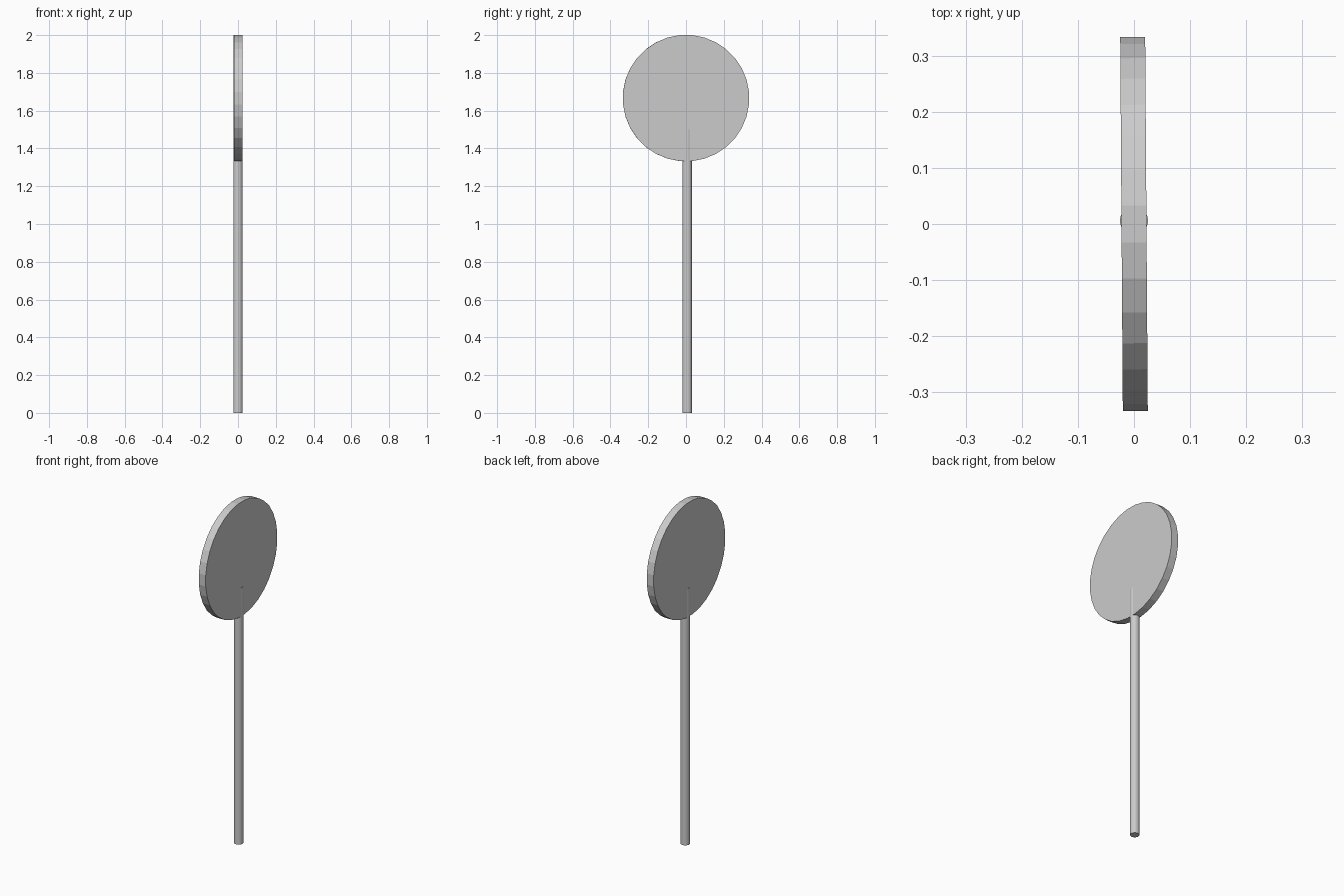
import bpy
from math import pi, radians

if "Cube" in bpy.data.objects:
    bpy.data.objects.remove(bpy.data.objects["Cube"])


def cylinder(name, radius, depth, location, rotation=(0, 0, 0), sides=32):
    bpy.ops.mesh.primitive_cylinder_add(
        vertices=sides, radius=radius, depth=depth,
        location=location, rotation=rotation)
    obj = bpy.context.object
    obj.name = name
    return obj


# Upright pole, running up into the disc
cylinder("pole", 0.025, 1.5, (0, 0.006, 0.75))

# Round sign disc facing sideways, turned very slightly about the vertical;
# half a facet of spin puts flat facets at the top, bottom and sides
disc = cylinder("sign_disc", 0.335, 0.0445, (0, 0, 1.6666),
                (0, pi / 2, radians(0.4)))
spin = pi / 32
from mathutils import Matrix
disc.data.transform(Matrix.Rotation(spin, 4, 'Z'))
